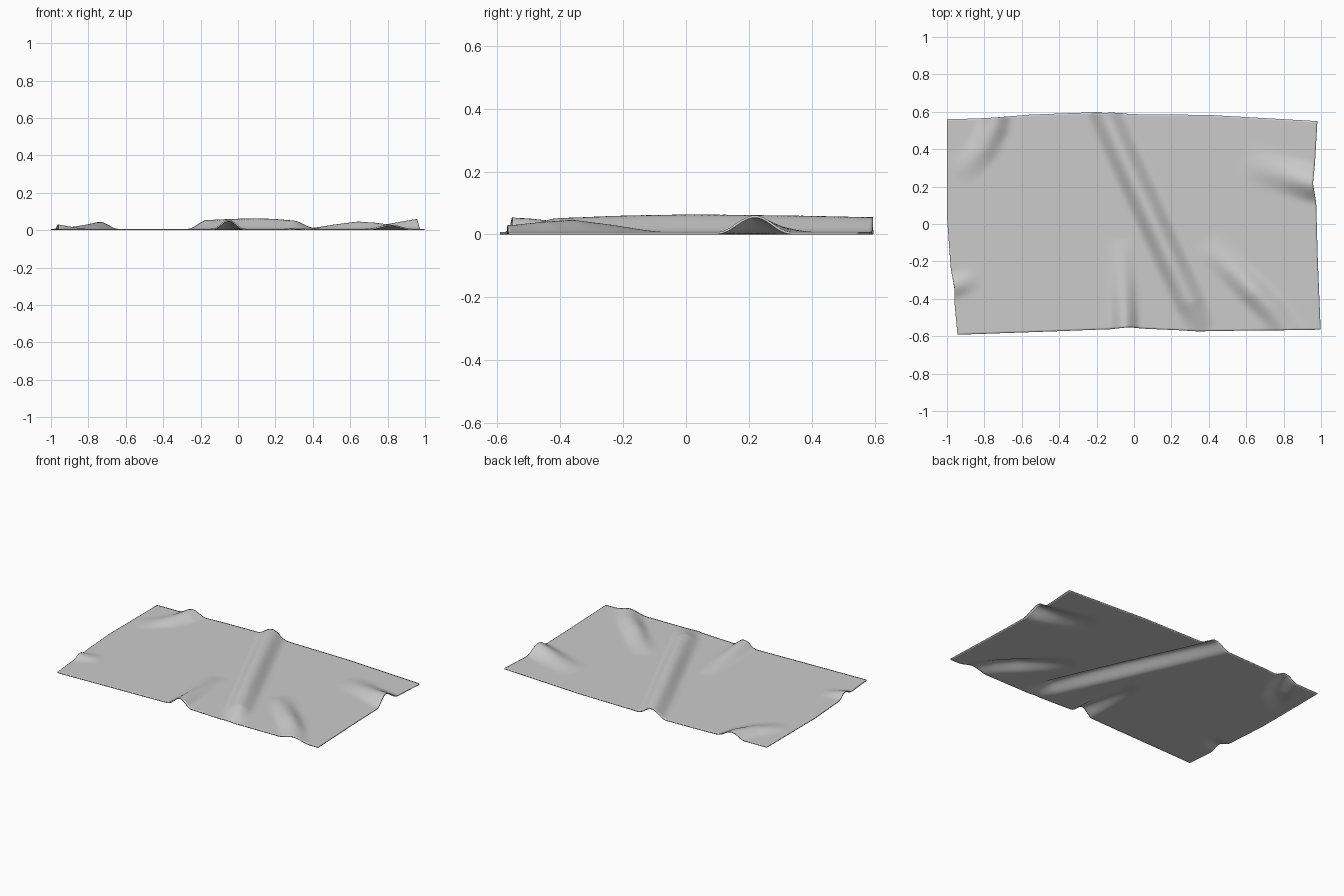
import bpy, bmesh, math
from mathutils import Vector

if "Cube" in bpy.data.objects:
    bpy.data.objects.remove(bpy.data.objects["Cube"])

# Outline edges of the sheet: (position along edge, coordinate)
TOP = [(-1, .56), (-.8, .565), (-.55, .585), (-.25, .596), (-.12, .594), (0, .587), (.4, .583), (.98, .55)]
BOTTOM = [(-.94, -.592), (-.4, -.573), (-.12, -.562), (-.03, -.552), (.06, -.56), (.35, -.573), (1, -.565)]
LEFT = [(-.59, -.942), (-.4, -.96), (-.33, -.96), (-.22, -.98), (.05, -1), (.56, -1)]
RIGHT = [(-.57, .998), (-.2, .983), (.12, .974), (.22, .957), (.34, .968), (.55, .98)]

# Wrinkles: (half width, [(x, y, height) along the crest])
WRINKLES = [
    (.105, [(-.17, .62, .048), (-.05, .35, .054), (.1, .02, .058), (.2, -.2, .054), (.3, -.42, .045), (.37, -.57, 0)]),
    (.09, [(-.05, -.6, .05), (-.05, -.5, .045), (-.06, -.3, .024), (-.08, -.08, 0)]),
    (.1, [(.86, -.62, .018), (.8, -.54, .024), (.73, -.45, .034), (.64, -.36, .04), (.52, -.24, .024), (.38, -.1, 0)]),
    (.12, [(1.02, .21, .057), (.95, .22, .053), (.8, .265, .026), (.58, .34, 0)]),
    (.1, [(-.73, .62, .039), (-.75, .52, .036), (-.8, .41, .024), (-.86, .34, .014), (-.95, .25, 0)]),
    (.08, [(-1.0, -.33, .028), (-.95, -.33, .022), (-.83, -.28, 0)]),
]
THICK = .007
NX, NY = 180, 110


def smooth_lookup(points, t):
    """Interpolate a list of (position, value) pairs."""
    for (a, va), (b, vb) in zip(points, points[1:]):
        if t <= b:
            f = min(1, max(0, (t - a) / (b - a)))
            return va + (vb - va) * f
    return points[-1][1]


def ridge(x, y, width, crest):
    """Height of one wrinkle, with a rounded crest and soft feet."""
    best, height = 9, 0
    p = Vector((x, y))
    for a, b in zip(crest, crest[1:]):
        a2, b2 = Vector(a[:2]), Vector(b[:2])
        d = b2 - a2
        f = min(1, max(0, (p - a2).dot(d) / d.length_squared))
        dist = (p - a2 - d * f).length
        if dist < best:
            best, height = dist, a[2] + (b[2] - a[2]) * f
    if best >= width:
        return 0
    return height * (.5 + .5 * math.cos(math.pi * best / width)) ** 1.15


# Wrinkled sheet surface
bm = bmesh.new()
rows = []
for j in range(NY + 1):
    v = j / NY
    row = []
    for i in range(NX + 1):
        u = i / NX
        y0 = -.57 + 1.13 * v
        xl, xr = smooth_lookup(LEFT, y0), smooth_lookup(RIGHT, y0)
        x = xl + (xr - xl) * u
        yb, yt = smooth_lookup(BOTTOM, x), smooth_lookup(TOP, x)
        y = yb + (yt - yb) * v
        z = max(ridge(x, y, w, c) for w, c in WRINKLES)
        row.append(bm.verts.new((x, y, z)))
    rows.append(row)
for r0, r1 in zip(rows, rows[1:]):
    for i in range(NX):
        bm.faces.new((r0[i], r0[i + 1], r1[i + 1], r1[i]))
# Soften the creases where crest segments meet
for _ in range(3):
    bmesh.ops.smooth_vert(bm, verts=[q for q in bm.verts if not q.is_boundary], factor=.5,
                          use_axis_x=False, use_axis_y=False, use_axis_z=True)

mesh = bpy.data.meshes.new("wrinkled_sheet")
bm.to_mesh(mesh)
bm.free()
sheet = bpy.data.objects.new("wrinkled_sheet", mesh)
bpy.context.collection.objects.link(sheet)

# Thin cloth thickness, growing upward from the ground
solid = sheet.modifiers.new("thickness", "SOLIDIFY")
solid.thickness = THICK
solid.offset = 1

bpy.context.view_layer.objects.active = sheet
sheet.select_set(True)
bpy.ops.object.shade_smooth_by_angle(angle=math.radians(40))
